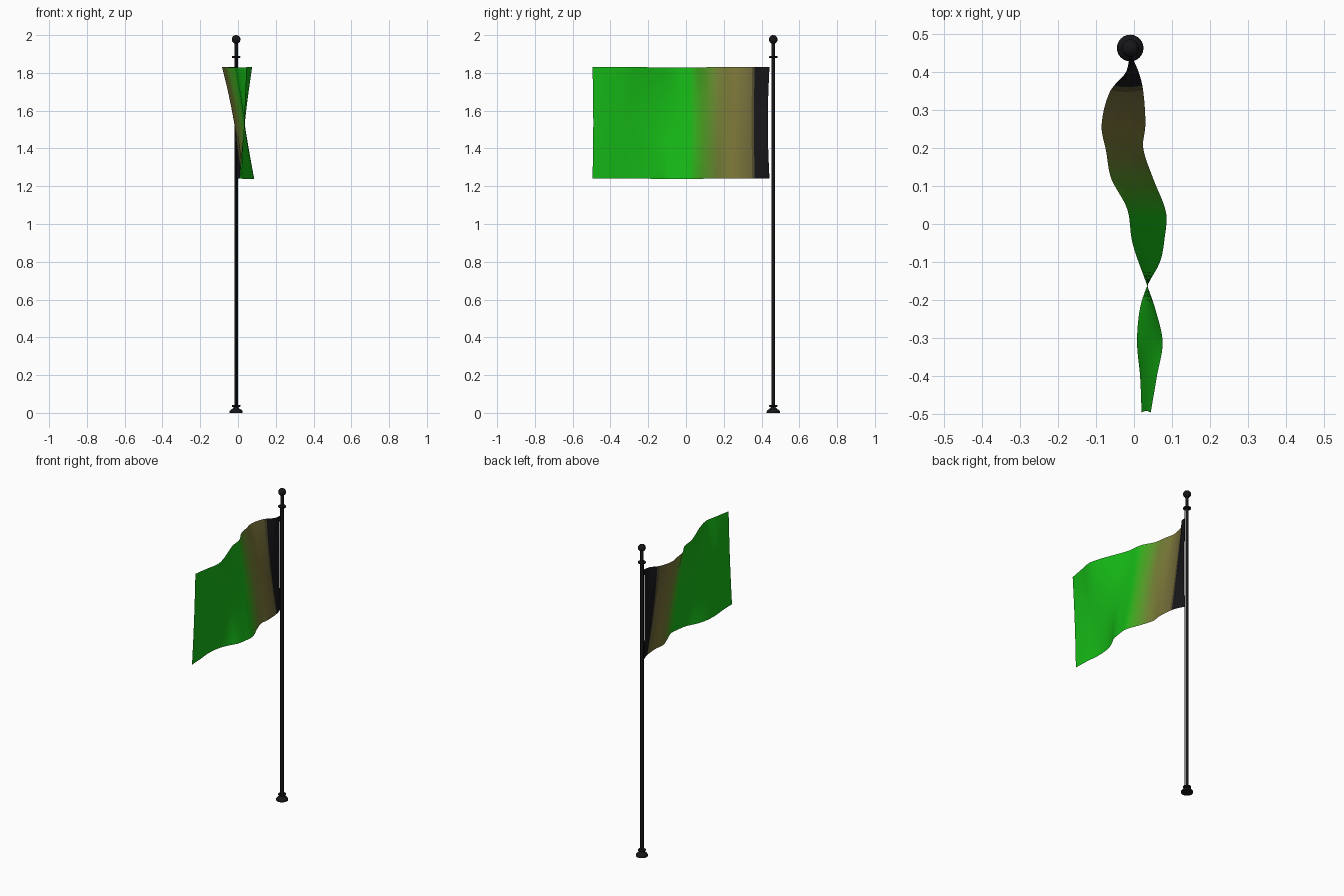
import bpy, bmesh, math

if "Cube" in bpy.data.objects:
    bpy.data.objects.remove(bpy.data.objects["Cube"])

PX, PY = -0.01, 0.462


def material(name, rgb):
    m = bpy.data.materials.new(name)
    m.diffuse_color = (*rgb, 1)
    m.use_nodes = True
    m.node_tree.nodes["Principled BSDF"].inputs["Base Color"].default_value = m.diffuse_color
    return m


BLACK = (0.008, 0.008, 0.01)
black = material("black", BLACK)


def lathe(name, profile, x=PX, y=PY, sides=24):
    """Revolve (radius, z) points around a vertical axis."""
    bm = bmesh.new()
    vs = [bm.verts.new((r, 0, z)) for r, z in profile]
    es = [bm.edges.new(p) for p in zip(vs, vs[1:])]
    bmesh.ops.spin(bm, geom=vs + es, cent=(0, 0, 0), axis=(0, 0, 1),
                   angle=math.tau, steps=sides)
    bmesh.ops.remove_doubles(bm, verts=bm.verts, dist=1e-5)
    bmesh.ops.recalc_face_normals(bm, faces=bm.faces)
    return finish(bm, name, [black], (x, y, 0))


def finish(bm, name, mats, loc=(0, 0, 0)):
    me = bpy.data.meshes.new(name)
    bm.to_mesh(me)
    bm.free()
    for m in mats:
        me.materials.append(m)
    ob = bpy.data.objects.new(name, me)
    ob.location = loc
    bpy.context.collection.objects.link(ob)
    bpy.ops.object.select_all(action='DESELECT')
    ob.select_set(True)
    bpy.context.view_layer.objects.active = ob
    bpy.ops.object.shade_smooth_by_angle(angle=math.radians(40))
    return ob


def curve(points, y):
    """Smooth (Catmull-Rom style) interpolation through (y, value) points."""
    n = len(points)

    def slope(i):
        a, b = points[max(i - 1, 0)], points[min(i + 1, n - 1)]
        return (b[1] - a[1]) / (b[0] - a[0])
    for i in range(n - 1):
        (y0, v0), (y1, v1) = points[i], points[i + 1]
        if y >= y1 or i == n - 2:
            h = y1 - y0
            t = (y - y0) / h
            return ((2*t**3 - 3*t*t + 1) * v0 + (t**3 - 2*t*t + t) * h * slope(i)
                    + (3*t*t - 2*t**3) * v1 + (t**3 - t*t) * h * slope(i + 1))


# Pole, foot, collars, ball
lathe("pole", [(0, 0.01), (0.0095, 0.01), (0.0095, 1.97), (0, 1.97)])
lathe("base", [(0, 0), (0.035, 0), (0.035, 0.008), (0.029, 0.016),
               (0.017, 0.023), (0.013, 0.03), (0, 0.03)])
for name, z in (("lower_collar", 0.037), ("upper_collar", 1.884)):
    lathe(name, [(0, z - .006), (.018, z - .006), (.023, z - .003),
                 (.023, z + .003), (.018, z + .006), (0, z + .006)])
lathe("finial_ball", [(0.023 * math.sin(math.pi * i / 14),
                       1.977 - 0.023 * math.cos(math.pi * i / 14)) for i in range(15)])
# Rope beside the pole
lathe("halyard", [(0, 0.037), (0.0012, 0.037), (0.0012, 1.884), (0, 1.884)], PX, 0.442, 6)

# Flag: x of the top, middle and bottom rows along y
top = [(.442, -.012), (.4, -.02), (.35, -.062), (.26, -.085), (.19, -.073), (.12, -.06),
       (.04, -.018), (-.05, -.004), (-.16, .034), (-.22, .055), (-.31, .075),
       (-.4, .06), (-.495, .044)]
mid = [(.442, -.01), (.36, -.02), (.26, -.018), (.15, .0), (.05, .03), (-.05, .035),
       (-.16, .036), (-.3, .036), (-.495, .032)]
bottom = [(.442, -.008), (.4, .012), (.35, .024), (.26, .03), (.2, .024), (.12, .05),
          (.03, .084), (-.04, .08), (-.1, .068), (-.16, .036), (-.22, .016),
          (-.31, .008), (-.4, .016), (-.495, .02)]

# Colour fade from black through olive to green
stops = [(.442, BLACK), (.37, BLACK), (.345, (.15, .13, .04)), (.25, (.2, .18, .04)),
         (.17, (.17, .21, .035)), (.08, (.06, .38, .015)), (.02, (.008, .49, .008)),
         (-.5, (.008, .49, .008))]


def shade(y):
    for (y0, a), (y1, b) in zip(stops, stops[1:]):
        if y >= y1:
            t = (y - y0) / (y1 - y0)
            return tuple(p + (q - p) * t for p, q in zip(a, b))


COLS, ROWS = 72, 30
bm = bmesh.new()
grid = []
for i in range(COLS + 1):
    u = i / COLS
    y = .442 - .937 * u
    a, b, c = (curve(k, y) for k in (top, mid, bottom))
    col = []
    for j in range(ROWS + 1):
        t = j / ROWS
        x = 2*(t - .5)*(t - 1)*a + 4*t*(1 - t)*b + 2*t*(t - .5)*c
        # hoist edge bows away from the rope, fly edge bows in slightly
        bow = math.sin(math.pi * t)
        yy = y - .009 * bow * max(0, 1 - 6*u) + .004 * bow * max(0, 6*u - 5)
        z = 1.83 - .59 * t + .002 * math.sin(9 * u)
        col.append(bm.verts.new((x, yy, z)))
    grid.append(col)
mats, lookup = [], {}
for i in range(COLS):
    rgb = shade(.442 - .937 * (i + .5) / COLS)
    key = tuple(round(v, 3) for v in rgb)
    if key not in lookup:
        lookup[key] = len(mats)
        mats.append(material(f"flag_{len(mats)}", rgb))
    for j in range(ROWS):
        f = bm.faces.new((grid[i][j], grid[i][j+1], grid[i+1][j+1], grid[i+1][j]))
        f.material_index = lookup[key]
        f.normal_update()
        if f.normal.x < 0:
            f.normal_flip()
bmesh.ops.recalc_face_normals(bm, faces=bm.faces)
if sum(f.normal.x for f in bm.faces) < 0:
    bmesh.ops.reverse_faces(bm, faces=bm.faces)
finish(bm, "flag", mats)
